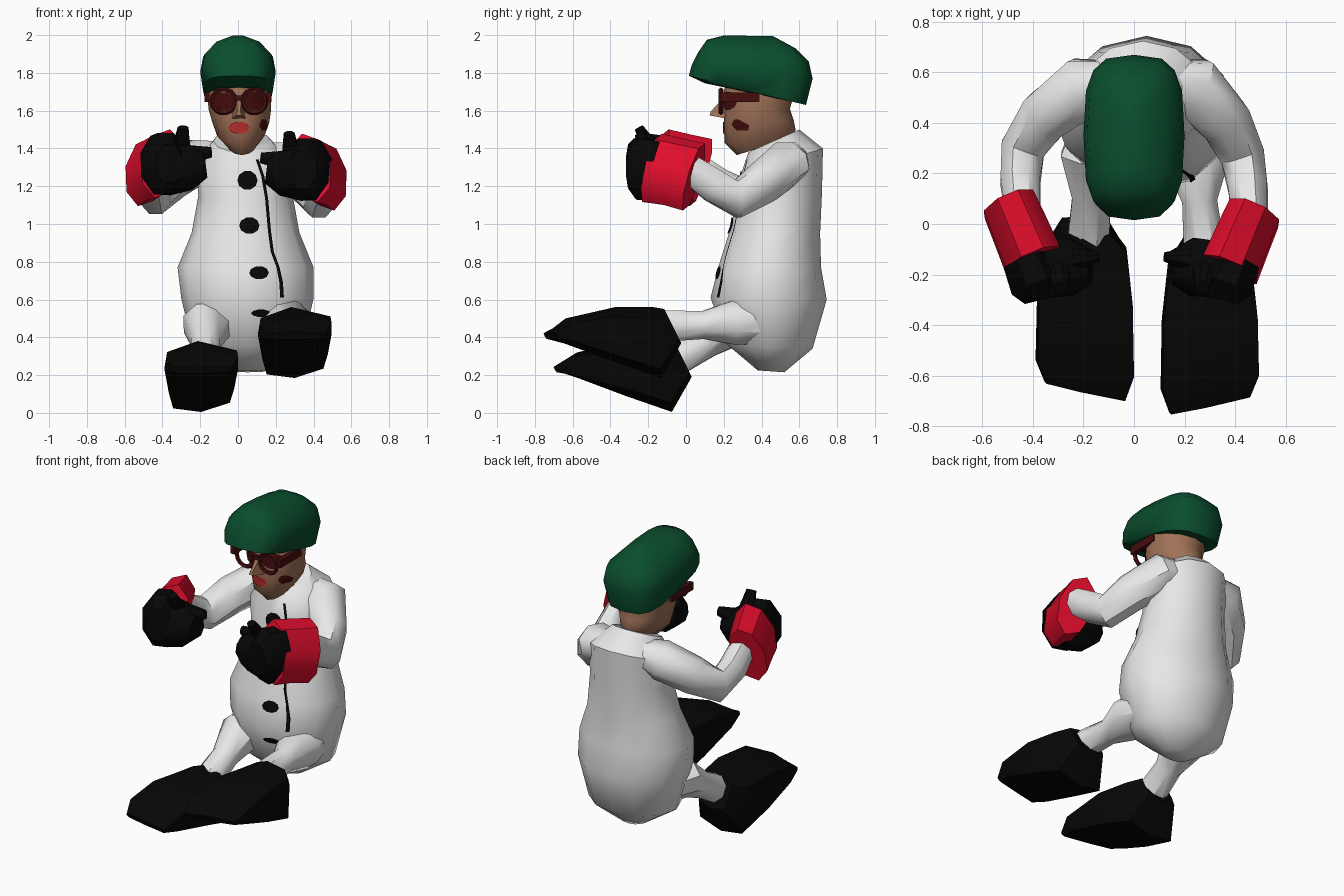
import bpy, bmesh, math
from mathutils import Vector
from mathutils.bvhtree import BVHTree


def material(name, rgb):
    m = bpy.data.materials.new(name)
    m.diffuse_color = (*rgb, 1)
    return m


WHITE = material("white cloth", (0.8, 0.8, 0.8))
BLACK = material("black", (0.002, 0.002, 0.002))
RED = material("red cuff", (0.75, 0.004, 0.025))
GREEN = material("green felt", (0.003, 0.075, 0.026))
SKIN = material("skin", (0.35, 0.165, 0.095))
LIPS = material("lip red", (0.5, 0.025, 0.025))
MAROON = material("dark maroon", (0.06, 0.004, 0.004))


def finish(name, bm, mat, angle=45):
    bmesh.ops.recalc_face_normals(bm, faces=bm.faces)
    me = bpy.data.meshes.new(name)
    bm.to_mesh(me)
    bm.free()
    me.materials.append(mat)
    ob = bpy.data.objects.new(name, me)
    bpy.context.collection.objects.link(ob)
    bpy.ops.object.select_all(action='DESELECT')
    ob.select_set(True)
    bpy.context.view_layer.objects.active = ob
    bpy.ops.object.shade_smooth_by_angle(angle=math.radians(angle))
    return ob


def loft(name, rings, mat, angle=45):
    """Skin a list of equal rings and cap both ends."""
    bm = bmesh.new()
    vs = [[bm.verts.new(p) for p in r] for r in rings]
    n = len(rings[0])
    for a, b in zip(vs, vs[1:]):
        for i in range(n):
            j = (i + 1) % n
            bm.faces.new((a[i], a[j], b[j], b[i]))
    bm.faces.new(vs[0])
    bm.faces.new(vs[-1])
    return finish(name, bm, mat, angle)


def section(yf, zf, yb, zb, hw, cx, n=12, e=1.0):
    """Tilted oval from its front point to its back point."""
    pts = []
    for i in range(n):
        a = 2 * math.pi * i / n - math.pi / 2
        c, s = (math.copysign(abs(v) ** e, v) for v in (math.cos(a), math.sin(a)))
        t = (1 + s) / 2
        pts.append((cx + hw * c, yf + (yb - yf) * t, zf + (zb - zf) * t))
    return pts


def tube(name, path, mat, n=8, angle=45):
    """Path of (x, y, z, horizontal radius, vertical radius)."""
    P = [Vector(p[:3]) for p in path]
    rings = []
    for i, p in enumerate(path):
        t = (P[min(i + 1, len(P) - 1)] - P[max(i - 1, 0)]).normalized()
        u = t.cross(Vector((0, 0, 1))).normalized()
        v = u.cross(t)
        rings.append([P[i] + u * p[3] * math.cos(k) + v * p[4] * math.sin(k)
                      for k in (2 * math.pi * (j + 0.5) / n for j in range(n))])
    return loft(name, rings, mat, angle)


def project(target, x, z):
    """Point just off the front of a surface."""
    bvh = BVHTree.FromPolygons([v.co for v in target.data.vertices],
                               [p.vertices for p in target.data.polygons])
    hit, normal = bvh.ray_cast(Vector((x, -2, z)), Vector((0, 1, 0)))[:2]
    return hit + normal * 0.008


def spot(name, target, x, z, rx, rz, mat, n=10):
    """Flat oval laid on the front of a surface."""
    bm = bmesh.new()
    mid = bm.verts.new(project(target, x, z))
    rim = [bm.verts.new(project(target, x + rx * math.cos(2 * math.pi * i / n),
                                z + rz * math.sin(2 * math.pi * i / n))) for i in range(n)]
    for i in range(n):
        bm.faces.new((mid, rim[i], rim[(i + 1) % n]))
    return finish(name, bm, mat)


def box(name, a, b, mat):
    bpy.ops.mesh.primitive_cube_add(size=1, location=[(p + q) / 2 for p, q in zip(a, b)])
    ob = bpy.context.object
    ob.name = name
    ob.scale = [abs(q - p) for p, q in zip(a, b)]
    ob.data.materials.append(mat)


# Coat body, broad across the shoulder blades
torso = loft("coat_body", [section(*r) for r in (
    (0.38, 0.225, 0.52, 0.215, 0.09, 0.05),
    (0.22, 0.36, 0.67, 0.34, 0.29, 0.05),
    (0.13, 0.61, 0.745, 0.60, 0.35, 0.05),
    (0.17, 0.77, 0.715, 0.77, 0.36, 0.04),
    (0.23, 0.96, 0.71, 0.95, 0.285, 0.04),
    (0.27, 1.13, 0.72, 1.17, 0.25, 0.04),
    (0.29, 1.26, 0.725, 1.40, 0.26, 0.035),
    (0.33, 1.38, 0.60, 1.50, 0.15, 0.02))], WHITE)

# Buttons and front seam
for i, (x, z) in enumerate(((0.05, 1.23), (0.06, 0.99), (0.11, 0.74), (0.12, 0.53))):
    spot(f"button_{i + 1}", torso, x, z, 0.052, [0.05, 0.045, 0.035, 0.02][i], BLACK)
bm = bmesh.new()
seam = [(0.1, 1.34), (0.13, 1.25), (0.15, 1.13), (0.165, 0.96),
        (0.18, 0.85), (0.21, 0.77), (0.225, 0.69), (0.23, 0.61)]
edge = [[bm.verts.new(project(torso, x + d, z)) for d in (-0.008, 0.008)] for x, z in seam]
for a, b in zip(edge, edge[1:]):
    bm.faces.new((a[0], a[1], b[1], b[0]))
finish("front_seam", bm, BLACK)

# Arms
tube("left_sleeve", [(-0.04, 0.57, 1.36, 0.08, 0.08), (-0.20, 0.54, 1.34, 0.13, 0.12),
                     (-0.35, 0.43, 1.24, 0.11, 0.115), (-0.44, 0.30, 1.15, 0.095, 0.105),
                     (-0.45, 0.17, 1.21, 0.085, 0.095), (-0.44, 0.04, 1.31, 0.075, 0.08)], WHITE)
tube("right_sleeve", [(0.08, 0.57, 1.36, 0.08, 0.08), (0.24, 0.54, 1.33, 0.13, 0.12),
                      (0.36, 0.41, 1.22, 0.11, 0.115), (0.43, 0.27, 1.13, 0.095, 0.105),
                      (0.45, 0.15, 1.20, 0.085, 0.095), (0.46, 0.01, 1.30, 0.075, 0.08)], WHITE)

# Gloves: flared cuff, palm, curled fingers, finger tip and thumb
GLOVE = {
    "glove_cuff": (RED, [(0.475, 0.045, 1.265, 0.115, 0.18), (0.43, -0.06, 1.275, 0.12, 0.175),
                         (0.38, -0.18, 1.28, 0.125, 0.18)]),
    "glove_palm": (BLACK, [(0.40, -0.14, 1.28, 0.11, 0.17), (0.36, -0.24, 1.29, 0.12, 0.175),
                           (0.345, -0.3, 1.29, 0.075, 0.11)]),
    "glove_fingers": (BLACK, [(0.34, -0.18, 1.27, 0.12, 0.16), (0.23, -0.17, 1.27, 0.125, 0.13),
                              (0.15, -0.17, 1.28, 0.07, 0.07)]),
    "glove_finger_tip": (BLACK, [(0.22, -0.14, 1.34, 0.05, 0.05), (0.12, -0.13, 1.35, 0.02, 0.03)]),
    "glove_thumb": (BLACK, [(0.28, -0.15, 1.33, 0.055, 0.05), (0.275, -0.22, 1.43, 0.04, 0.035),
                            (0.27, -0.25, 1.48, 0.03, 0.025)]),
}
for part, (mat, path) in GLOVE.items():
    cuff = part == "glove_cuff"
    left = [(-x - 0.02, y + 0.03 * cuff, z + 0.03, a, b) for x, y, z, a, b in path]
    for side, pts in (("right_", path), ("left_", left)):
        ob = tube(side + part, pts, mat, angle=40)
        if cuff:  # lean the cuff back and round off its outer lower corner
            for v in ob.data.vertices:
                v.co.y += 0.17 * (v.co.z - 1.28)
                v.co.z -= 0.35 * (abs(v.co.x) - 0.43)

# Trouser legs
tube("left_leg", [(-0.12, 0.46, 0.46, 0.10, 0.10), (-0.16, 0.26, 0.47, 0.14, 0.12),
                  (-0.17, 0.11, 0.37, 0.08, 0.085), (-0.18, -0.07, 0.27, 0.09, 0.09)], WHITE)
tube("right_leg", [(0.22, 0.46, 0.46, 0.10, 0.10), (0.25, 0.26, 0.48, 0.145, 0.13),
                   (0.26, 0.09, 0.465, 0.075, 0.08), (0.28, -0.12, 0.46, 0.09, 0.09)], WHITE)

# Shoes: slices of top y, top z, bottom y, bottom z, half width, outward skew
SHOE = [(-0.06, 0.37, 0.03, 0.19, 0.10, 0), (-0.12, 0.38, -0.075, 0.005, 0.165, 0),
        (-0.32, 0.38, -0.32, 0.09, 0.19, 0), (-0.58, 0.32, -0.56, 0.18, 0.195, 0.03),
        (-0.67, 0.25, -0.65, 0.21, 0.16, 0.035)]
SLICE = [(-0.1, 1), (1, 0.83), (1, 0.4), (0.92, 0.13), (0, 0), (-0.9, 0.05), (-1, 0.4), (-0.95, 0.8)]
for name, s, cx, dy, dz in (("left_shoe", -1, -0.195, 0, 0), ("right_shoe", 1, 0.3, -0.055, 0.18)):
    rings = [[(cx + u * w, yb + (yt - yb) * t + dy + s * u * skew, zb + (zt - zb) * t + dz)
              for u, t in SLICE] for yt, zt, yb, zb, w, skew in SHOE]
    loft(name, rings, BLACK, 35)

# Head and nose
head = loft("head", [section(*r) for r in (
    (0.27, 1.365, 0.57, 1.46, 0.07, 0.02),
    (0.205, 1.43, 0.58, 1.50, 0.125, 0.015),
    (0.20, 1.52, 0.57, 1.55, 0.15, 0.015),
    (0.20, 1.60, 0.55, 1.61, 0.165, 0.01),
    (0.20, 1.70, 0.57, 1.68, 0.17, 0.005),
    (0.23, 1.80, 0.56, 1.78, 0.15, 0.0))], SKIN)
loft("nose", [[(-0.035, 0.23, 1.555), (0.045, 0.23, 1.555), (0.02, 0.22, 1.69), (-0.01, 0.22, 1.69)],
              [(-0.01, 0.125, 1.575), (0.02, 0.125, 1.575), (0.013, 0.13, 1.595), (-0.003, 0.13, 1.595)]],
     SKIN)

# Lips and cheek patch
spot("lips", head, 0.005, 1.51, 0.05, 0.032, LIPS)
spot("cheek_patch", head, 0.13, 1.525, 0.022, 0.033, MAROON, 6)

# Glasses
for side, s in (("left", -1), ("right", 1)):
    spot(side + "_lens_shade", head, s * 0.08 + 0.005, 1.65, 0.055, 0.05, MAROON)
    bpy.ops.mesh.primitive_torus_add(location=(s * 0.082 + 0.005, 0.185, 1.65), rotation=(math.pi / 2, 0, 0),
                                     major_radius=0.062, minor_radius=0.013,
                                     major_segments=14, minor_segments=5)
    bpy.context.object.name = side + "_glasses_rim"
    bpy.context.object.data.materials.append(MAROON)
    box(side + "_glasses_arm", (s * 0.15, 0.18, 1.645), (s * 0.178, 0.39, 1.695), MAROON)
box("glasses_bridge", (-0.02, 0.175, 1.655), (0.03, 0.195, 1.68), MAROON)

# Beret, tilted down at the back
loft("beret", [section(*r, n=16, e=0.62) for r in (
    (0.10, 1.745, 0.60, 1.64, 0.16, 0.0),
    (0.015, 1.785, 0.635, 1.63, 0.185, 0.0),
    (0.03, 1.84, 0.67, 1.77, 0.2, 0.0),
    (0.065, 1.91, 0.65, 1.86, 0.185, 0.0),
    (0.11, 1.975, 0.58, 1.93, 0.12, 0.0),
    (0.2, 1.998, 0.46, 1.995, 0.03, 0.0))], GREEN, 60)
